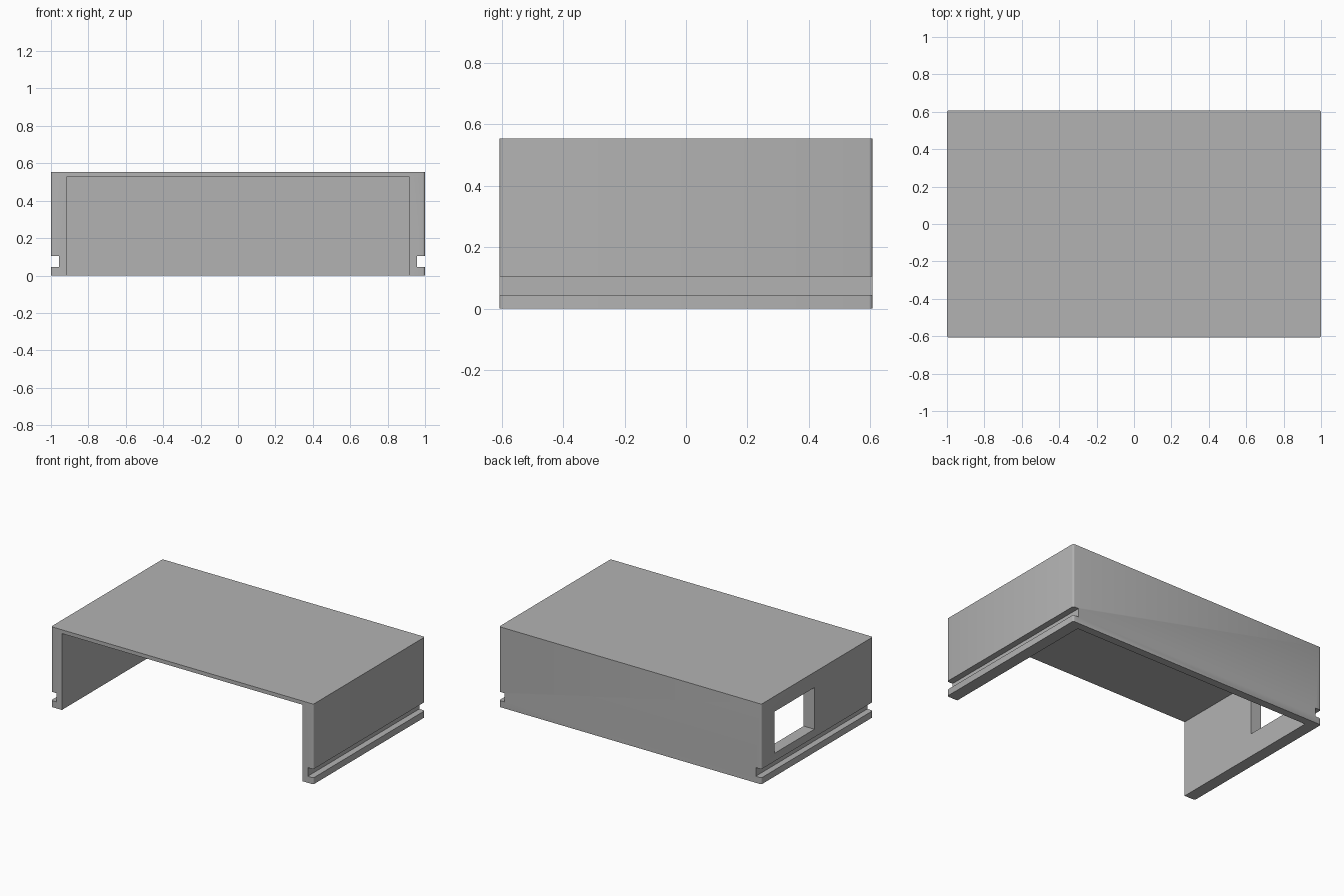
import bpy
import bmesh

W, D, H = 1.0, 0.607, 0.553      # half width, half depth, height
SIDE, BACK, ROOF = 0.082, 0.055, 0.026

cube = bpy.data.objects.get("Cube")
if cube:
    bpy.data.objects.remove(cube, do_unlink=True)

grey = bpy.data.materials.new("plain grey")
grey.use_nodes = True
colour = (0.45, 0.45, 0.45, 1)
grey.diffuse_color = colour
grey.node_tree.nodes["Principled BSDF"].inputs["Base Color"].default_value = colour


def box(name, low, high, corner=0):
    """Box between two corners, with optionally rounded upright edges."""
    bm = bmesh.new()
    bmesh.ops.create_cube(bm, size=1)
    for v in bm.verts:
        v.co = [low[i] if v.co[i] < 0 else high[i] for i in range(3)]
    if corner:
        upright = [e for e in bm.edges if abs(e.verts[0].co.z - e.verts[1].co.z) > 0.1]
        bmesh.ops.bevel(bm, geom=upright, offset=corner, segments=3,
                        profile=0.5, affect='EDGES')
    mesh = bpy.data.meshes.new(name)
    bm.to_mesh(mesh)
    bm.free()
    mesh.materials.append(grey)
    ob = bpy.data.objects.new(name, mesh)
    bpy.context.collection.objects.link(ob)
    return ob


def cut(target, cutter):
    """Subtract the cutter from the target, then discard it."""
    cutter.hide_render = True
    mod = target.modifiers.new(cutter.name, 'BOOLEAN')
    mod.operation = 'DIFFERENCE'
    mod.solver = 'EXACT'
    mod.object = cutter
    bpy.context.view_layer.objects.active = target
    bpy.ops.object.modifier_apply(modifier=mod.name)
    bpy.data.objects.remove(cutter, do_unlink=True)


# Outer body with softened upright corners
cover = box("cover_shell", (-W, -D, 0), (W, D, H), corner=0.012)

# Hollow, open at the front and underneath
cut(cover, box("cavity", (-W + SIDE, -1, -1), (W - SIDE, D - BACK, H - ROOF)))

# Rail groove along the foot of each side wall
for side, name in ((-1, "right_groove"), (1, "left_groove")):
    xs = sorted((side * 0.957, side * 1.2))
    cut(cover, box(name, (xs[0], -1, 0.045), (xs[1], 1, 0.105)))

# Rectangular opening through one side wall
cut(cover, box("side_window", (-1.2, 0.03, 0.16), (-0.8, 0.465, 0.447)))

# Smooth the rounded corners, keep the rest crisp
bpy.ops.object.select_all(action='DESELECT')
cover.select_set(True)
bpy.context.view_layer.objects.active = cover
bpy.ops.object.shade_smooth_by_angle(angle=0.6)
